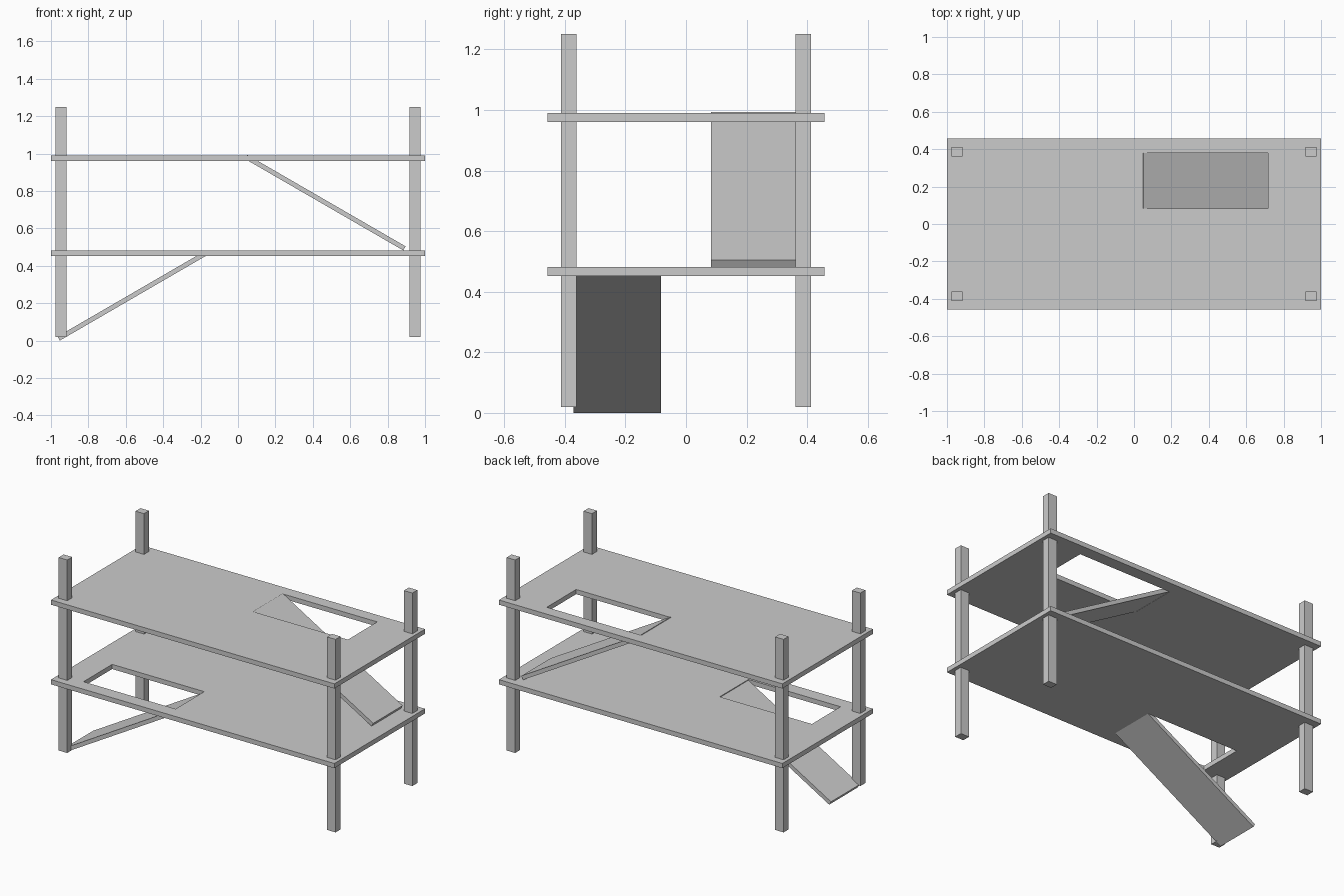
import bpy
import bmesh
from mathutils import Vector

if "Cube" in bpy.data.objects:
    bpy.data.objects.remove(bpy.data.objects["Cube"])


def finish(name, bm):
    bmesh.ops.recalc_face_normals(bm, faces=bm.faces)
    mesh = bpy.data.meshes.new(name)
    bm.to_mesh(mesh)
    bm.free()
    bpy.context.collection.objects.link(bpy.data.objects.new(name, mesh))


def extrude(bm, offset):
    geom = bmesh.ops.extrude_face_region(bm, geom=bm.faces[:])["geom"]
    verts = [g for g in geom if isinstance(g, bmesh.types.BMVert)]
    bmesh.ops.translate(bm, verts=verts, vec=offset)


def rect(bm, x0, x1, y0, y1, z):
    return [bm.verts.new((x, y, z)) for x, y in
            ((x0, y0), (x1, y0), (x1, y1), (x0, y1))]


def deck(name, z, thickness, hole):
    # board with a rectangular ramp opening
    bm = bmesh.new()
    outer = rect(bm, -1, 1, -0.457, 0.457, z)
    inner = rect(bm, *hole, z)
    for i in range(4):
        j = (i + 1) % 4
        bm.faces.new((outer[i], outer[j], inner[j], inner[i]))
    extrude(bm, (0, 0, thickness))
    finish(name, bm)


def ramp(name, low, high, y0, y1, thickness):
    # low and high are the (x, z) ends of the walking surface
    bm = bmesh.new()
    a, b = Vector(low), Vector(high)
    d = (b - a).normalized()
    n = Vector((-d.y, d.x))
    if n.y > 0:
        n = -n
    n *= thickness
    bm.faces.new([bm.verts.new((p.x, y0, p.y)) for p in (a, b, b + n, a + n)])
    extrude(bm, (0, y1 - y0, 0))
    finish(name, bm)


def post(name, x, y):
    bm = bmesh.new()
    bm.faces.new(rect(bm, x - 0.03, x + 0.03, y - 0.025, y + 0.025, 0.019))
    extrude(bm, (0, 0, 1.231))
    finish(name, bm)


# two floors
deck("lower_deck", 0.452, 0.03, (-0.83, -0.18, -0.372, -0.083))
deck("upper_deck", 0.96, 0.03, (0.055, 0.717, 0.083, 0.38))

# sloping ramps
ramp("lower_ramp", (-0.965, 0.022), (-0.175, 0.48), -0.372, -0.083, 0.025)
ramp("upper_ramp", (0.896, 0.504), (0.05, 0.993), 0.083, 0.38, 0.025)

# corner posts
for sx, xn in ((-1, "left"), (1, "right")):
    for sy, yn in ((-1, "front"), (1, "back")):
        post(f"{yn}_{xn}_post", sx * 0.947, sy * 0.387)
